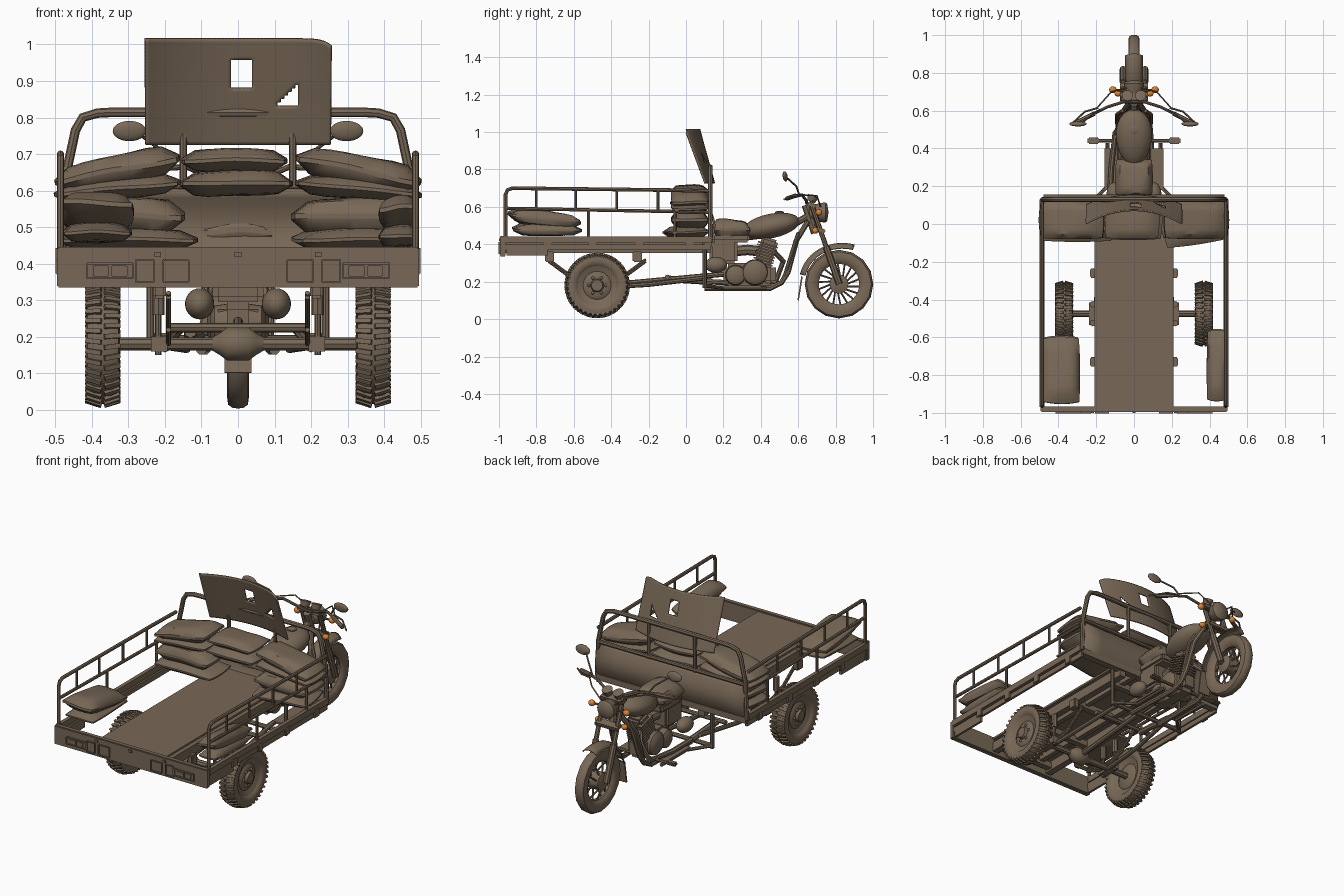
import bpy, bmesh, math, random
from math import sin, cos, pi
from mathutils import Matrix, Vector, Euler

random.seed(4)
old = bpy.data.objects.get("Cube")
if old:
    bpy.data.objects.remove(old)


def material(name, rgb):
    m = bpy.data.materials.new(name)
    m.use_nodes = True
    m.diffuse_color = (*rgb, 1)
    m.node_tree.nodes["Principled BSDF"].inputs["Base Color"].default_value = (*rgb, 1)
    return m


BROWN = material("dusty brown", (0.19, 0.14, 0.095))
ORANGE = material("indicator orange", (0.72, 0.22, 0.03))
made = []


def add(name, data, loc=(0, 0, 0), rot=(0, 0, 0), mat=BROWN):
    if isinstance(data, bmesh.types.BMesh):
        bmesh.ops.recalc_face_normals(data, faces=data.faces)
        mesh = bpy.data.meshes.new(name)
        data.to_mesh(mesh)
        data.free()
    else:
        mesh = data
    mesh.materials.clear()
    mesh.materials.append(mat)
    ob = bpy.data.objects.new(name, mesh)
    ob.location, ob.rotation_euler = loc, rot
    bpy.context.collection.objects.link(ob)
    made.append(ob)
    return ob


def box(name, loc, size, rot=(0, 0, 0), bevel=0.0):
    bm = bmesh.new()
    bmesh.ops.create_cube(bm, size=1, matrix=Matrix.Diagonal((*size, 1)))
    if bevel:
        bmesh.ops.bevel(bm, geom=bm.edges[:], offset=bevel, segments=2, affect='EDGES')
    return add(name, bm, loc, rot)


def tube(name, pts, r=0.011):
    cu = bpy.data.curves.new(name, 'CURVE')
    cu.dimensions = '3D'
    cu.bevel_depth, cu.bevel_resolution, cu.use_fill_caps = r, 2, True
    sp = cu.splines.new('POLY')
    sp.points.add(len(pts) - 1)
    for p, co in zip(sp.points, pts):
        p.co = (*co, 1)
    tmp = bpy.data.objects.new(name, cu)
    mesh = bpy.data.meshes.new_from_object(tmp)
    bpy.data.objects.remove(tmp)
    bpy.data.curves.remove(cu)
    return add(name, mesh)


def lathe(name, profile, loc, rot=(0, 0, 0), n=32):
    """Spin (x, radius) points about the x axis."""
    bm = bmesh.new()
    vs = [bm.verts.new((x, 0, r)) for x, r in profile]
    es = [bm.edges.new(p) for p in zip(vs, vs[1:])]
    bmesh.ops.spin(bm, geom=vs + es, cent=(0, 0, 0), axis=(1, 0, 0), angle=2 * pi, steps=n)
    bmesh.ops.remove_doubles(bm, verts=bm.verts, dist=0.0001)
    return add(name, bm, loc, rot)


def ball(name, loc, size, rot=(0, 0, 0), mat=BROWN):
    bm = bmesh.new()
    bmesh.ops.create_uvsphere(bm, u_segments=24, v_segments=14, radius=0.5,
                              matrix=Matrix.Diagonal((*size, 1)))
    return add(name, bm, loc, rot, mat)


def sack(name, loc, size, rot=(0, 0, 0)):
    bm = bmesh.new()
    bmesh.ops.create_cube(bm, size=2)
    bmesh.ops.subdivide_edges(bm, edges=bm.edges[:], cuts=7, use_grid_fill=True)
    ph = random.random() * 6
    for v in bm.verts:
        x, y, z = v.co
        puff = 0.15 + 0.85 * math.sqrt(max(0, (1 - x ** 4) * (1 - y ** 4)))
        z = z * puff + 0.12 * sin(3 * x + ph) * cos(2 * y + ph)
        v.co = (x * (1 - 0.06 * y * y) * size[0] / 2, y * (1 - 0.06 * x * x) * size[1] / 2, z * size[2] / 2)
    return add(name, bm, loc, rot)


def lugs(name, loc, radius, width, count, size, skew):
    bm = bmesh.new()
    for i in range(count):
        for s in (-1, 1):
            m = (Matrix.Rotation(2 * pi * (i + s / 4) / count, 4, 'X')
                 @ Matrix.Translation((s * width, 0, radius))
                 @ Euler((0, s * 0.3, s * skew)).to_matrix().to_4x4() @ Matrix.Diagonal((*size, 1)))
            bmesh.ops.create_cube(bm, size=1, matrix=m)
    add(name, bm, loc)


# Rear wheels, axle and suspension
TYRE = [(-.6, .6), (-.9, .68), (-1, .8), (-.9, .92), (-.5, .97), (0, .98),
        (.5, .97), (.9, .92), (1, .8), (.9, .68), (.6, .6)]
for s, side in ((1, "left"), (-1, "right")):
    hub = (s * 0.37, -0.475, 0.18)
    lathe(side + "_rear_tyre", [(x * 0.047, r * 0.168) for x, r in TYRE], hub, n=40)
    lugs(side + "_rear_tread", hub, 0.158, 0.024, 36, (0.044, 0.013, 0.022), 0.12)
    lathe(side + "_rear_rim", [(-.03, 0), (-.03, .06), (-.02, .075), (-.032, .105), (.032, .105),
                               (.02, .075), (.03, .06), (.03, .035), (.046, .03), (.046, 0)],
          hub, (0, 0, 0 if s > 0 else pi))
    for i in range(6):
        a = i * pi / 3
        ball(side + "_wheel_nut", (s * 0.402, hub[1] + 0.046 * cos(a), hub[2] + 0.046 * sin(a)), (.016, .016, .016))
    spring = [(s * 0.19, -0.475 + 0.26 * t, 0.20 + 0.12 * t * t) for t in (-1, -.6, -.2, .2, .6, 1)]
    for k in range(3):
        tube(side + "_leaf_spring", [Vector(p) - Vector((0, 0, k * 0.012)) for p in spring[k // 2:6 - k // 2]], 0.007)
    for dy in (-0.05, 0.05):
        tube(side + "_shock_rod", [(s * 0.218, -0.475 + dy, 0.15), (s * 0.218, -0.475 + dy, 0.34)], 0.009)
        tube(side + "_shock_body", [(s * 0.218, -0.475 + dy, 0.26), (s * 0.218, -0.475 + dy, 0.34)], 0.017)
    box(side + "_axle_clamp", (s * 0.215, -0.475, 0.18), (0.045, 0.12, 0.04))
    tube(side + "_radius_arm", [(s * 0.2, -0.45, 0.17), (s * 0.19, -0.2, 0.185), (s * 0.16, 0.1, 0.22)], 0.013)
tube("rear_axle", [(-0.36, -0.475, 0.18), (0.36, -0.475, 0.18)], 0.018)
lathe("differential", [(-.07, .018), (-.05, .03), (-.03, .045), (.03, .045), (.05, .03), (.07, .018)], (0, -0.475, 0.18))
tube("drive_shaft", [(0, -0.45, 0.18), (0, 0.2, 0.24)], 0.014)
tube("swing_crossbar", [(-0.19, -0.1, 0.225), (0.19, -0.1, 0.225)], 0.013)

# Load bed, chassis rails and tailgate
box("bed_floor", (0, -0.42, 0.432), (0.42, 1.1, 0.012))
for s, side in ((1, "left"), (-1, "right")):
    box(side + "_chassis_rail", (s * 0.19, -0.42, 0.38), (0.04, 1.1, 0.055))
    box(side + "_inner_rail", (s * 0.1, -0.42, 0.40), (0.03, 1.08, 0.04))
    box(side + "_side_beam", (s * 0.488, -0.42, 0.425), (0.022, 1.1, 0.035))
    box(side + "_lower_beam", (s * 0.482, -0.42, 0.385), (0.014, 1.1, 0.03))
    box(side + "_rear_skirt", (s * 0.482, -0.85, 0.36), (0.014, 0.22, 0.04))
    for y in (-0.74, -0.5, -0.25, 0.02):
        box(side + "_beam_hook", (s * 0.494, y, 0.395), (0.012, 0.045, 0.05), bevel=0.003)
    for y in (-0.73, -0.26):
        box(side + "_spring_hanger", (s * 0.215, y, 0.335), (0.035, 0.05, 0.06), bevel=0.006)
    # side railing
    X = s * 0.486
    tube(side + "_top_railing", [(X, -0.965, 0.43), (X, -0.965, 0.665), (X, -0.955, 0.69), (X, -0.93, 0.70),
                                 (X, -0.1, 0.69), (X, 0.12, 0.685)], 0.010)
    tube(side + "_mid_railing", [(X, -0.965, 0.592), (X, 0.12, 0.572)], 0.009)
    for y in (-0.8, -0.59, -0.37, -0.15):
        tube(side + "_railing_bar", [(X, y, 0.585), (X, y, 0.695)], 0.007)
    for y in (-0.52, -0.06):
        tube(side + "_railing_post", [(X, y, 0.42), (X, y, 0.585)], 0.008)
    # tailgate lamps, recess frames and panels
    for cx, w, h in ((0.35, 0.126, 0.04), (0.17, 0.07, 0.06), (0.255, 0.05, 0.06)):
        for d in (-0.5, 0.5):
            box(side + "_recess_frame", (s * cx, -0.998, 0.38 + d * h), (w, 0.008, 0.005))
            box(side + "_recess_frame", (s * cx + d * w, -0.998, 0.38), (0.005, 0.008, h))
    for dx in (-0.025, 0.025):
        box(side + "_tail_lamp_lens", (s * 0.35 + dx, -0.998, 0.38), (0.045, 0.009, 0.03), bevel=0.003)
box("tailgate", (0, -0.98, 0.39), (0.99, 0.03, 0.11), bevel=0.004)
for x in (-0.22, 0, 0.22):
    box("tailgate_latch", (x, -0.997, 0.425), (0.018, 0.008, 0.014))
for y in (-0.93, -0.62, -0.3, 0.0):
    box("chassis_crossbar", (0, y, 0.38), (0.38, 0.035, 0.035))

# Bulging front wall of the bed
bm = bmesh.new()
bmesh.ops.create_grid(bm, x_segments=8, y_segments=10, size=0.5)
for v in bm.verts:
    t = v.co.y + 0.5
    v.co = (v.co.x * 0.96, 0.11 + 0.035 * sin(pi * t), 0.40 + 0.20 * t)
wall = add("front_wall", bm)
wall.modifiers.new("thickness", 'SOLIDIFY').thickness = 0.012
box("front_wall_sill", (0, 0.12, 0.405), (0.97, 0.04, 0.035))

# Hoop, backrest posts and curved backrest sheet
arc = [(0.484, 0.41), (0.476, 0.62), (0.445, 0.765), (0.425, 0.80), (0.385, 0.812), (0.35, 0.814)]
tube("front_hoop", [(x, 0.13, z) for x, z in arc] + [(-x, 0.13, z) for x, z in reversed(arc)], 0.013)
tube("hoop_lower_bar", [(-0.476, 0.13, 0.61), (0.476, 0.13, 0.61)], 0.011)
for x in (-0.15, 0.15):
    tube("backrest_post", [(x, 0.13, 0.60), (x, 0.13, 0.82)], 0.010)
bm = bmesh.new()
bmesh.ops.create_grid(bm, x_segments=52, y_segments=30, size=0.5)
gone = []
for f in bm.faces:
    c = f.calc_center_median()
    x, z = c.x * 0.504, 0.87 + c.y * 0.29
    if (-0.02 < x < 0.038 and 0.88 < z < 0.96) or (0.11 < x < 0.165 and 0.835 < z < 0.73 + x):
        gone.append(f)
bmesh.ops.delete(bm, geom=gone, context='FACES')
for v in bm.verts:
    x, t = v.co.x * 2, v.co.y + 0.5
    v.co = (x * 0.252, 0.148 - 0.08 * t - (0.05 + 0.02 * t) * x * x,
            0.725 + 0.29 * t - 0.02 * t * max(0, x) ** 12)
sheet = add("backrest_sheet", bm)
sheet.modifiers.new("thickness", 'SOLIDIFY').thickness = 0.008

# Sacks of cargo
sack("centre_upper_sack", (-0.01, 0.02, 0.682), (0.29, 0.2, 0.065))
sack("centre_lower_sack", (-0.005, 0.02, 0.62), (0.31, 0.21, 0.07))
for s, side in ((1, "left"), (-1, "right")):
    sack(side + "_upper_sack", (s * 0.33, 0.02, 0.655), (0.35, 0.2, 0.085), (0, s * 0.2, 0))
    sack(side + "_middle_sack", (s * 0.33, 0.02, 0.605), (0.35, 0.2, 0.06), (0, s * 0.1, 0))
    sack(side + "_lower_sack", (s * 0.32, 0.02, 0.53), (0.35, 0.2, 0.10))
sack("right_bottom_sack", (-0.3, 0.01, 0.465), (0.38, 0.21, 0.06))
sack("left_bottom_sack", (0.32, 0.0, 0.465), (0.34, 0.22, 0.06), (0, 0, 0.15))
sack("right_rear_upper_sack", (-0.385, -0.775, 0.54), (0.2, 0.36, 0.085), (-0.15, 0.05, 0))
sack("right_rear_lower_sack", (-0.385, -0.76, 0.485), (0.19, 0.34, 0.055))
sack("left_rear_upper_sack", (0.44, -0.75, 0.535), (0.11, 0.38, 0.08), (-0.1, -0.1, 0))
sack("left_rear_lower_sack", (0.44, -0.74, 0.475), (0.11, 0.37, 0.06))

# Front wheel, spokes and fender
FW = (0, 0.818, 0.187)
lathe("front_tyre", [(x * 0.03, (0.64 + (r - 0.6) * 0.94) * 0.184) for x, r in TYRE], FW, n=16)
lathe("front_rim", [(-.022, .122), (-.012, .108), (.012, .108), (.022, .122), (-.022, .122)], FW)
lathe("front_hub", [(-.045, 0), (-.045, .02), (-.035, .05), (.035, .05), (.045, .02), (.045, 0)], FW)
for i in range(18):
    a, b, s = 2 * pi * i / 18, 2 * pi * (i + 0.7) / 18, (-1) ** i
    tube("front_spoke", [(s * 0.025, FW[1] + 0.04 * cos(a), FW[2] + 0.04 * sin(a)),
                         (0, FW[1] + 0.112 * cos(b), FW[2] + 0.112 * sin(b))], 0.005)
bm = bmesh.new()
bmesh.ops.create_grid(bm, x_segments=6, y_segments=16, size=0.5)
for v in bm.verts:
    x, a = v.co.x, math.radians(117 + 98 * v.co.y)
    r = 0.21 - 0.1 * x * x + 0.012 * max(0, -2 * v.co.y) ** 2
    v.co = (x * 0.085, FW[1] + r * cos(a), FW[2] + r * sin(a))
fender = add("front_fender", bm)
fender.modifiers.new("thickness", 'SOLIDIFY').thickness = 0.006
box("front_mud_flap", (0, 0.61, 0.165), (0.075, 0.008, 0.13), (-0.16, 0, 0))

# Fork, steering and lights
for s, side in ((1, "left"), (-1, "right")):
    tube(side + "_fork_tube", [(s * 0.058, 0.665, 0.63), (s * 0.058, 0.755, 0.37)], 0.013)
    tube(side + "_fork_leg", [(s * 0.058, 0.75, 0.385), (s * 0.058, 0.82, 0.187)], 0.018)
    tube(side + "_handlebar", [(0, 0.645, 0.62), (s * 0.06, 0.645, 0.63), (s * 0.14, 0.62, 0.665), (s * 0.22, 0.58, 0.66)], 0.008)
    tube(side + "_grip", [(s * 0.21, 0.585, 0.66), (s * 0.3, 0.54, 0.645)], 0.012)
    tube(side + "_brake_lever", [(s * 0.19, 0.615, 0.66), (s * 0.26, 0.595, 0.655), (s * 0.335, 0.525, 0.64)], 0.005)
    tube(side + "_mirror_stalk", [(s * 0.18, 0.605, 0.665), (s * 0.21, 0.59, 0.71), (s * 0.27, 0.54, 0.755)], 0.005)
    ball(side + "_mirror", (s * 0.297, 0.53, 0.763), (0.092, 0.026, 0.056), (0.15, 0, 0))
    for y, z, x, d in ((0.711, 0.57, 0.112, 0.035), (0.691, 0.473, 0.085, 0.033)):
        tube(side + "_indicator_stalk", [(0, y - 0.01, z), (s * x, y, z)], 0.006)
        ball(side + "_indicator", (s * x, y, z), (d + 0.004, d, d), mat=ORANGE)
    tube(side + "_brake_cable", [(s * 0.2, 0.61, 0.665), (s * 0.12, 0.7, 0.66), (s * 0.04, 0.72, 0.6), (s * 0.04, 0.69, 0.5)], 0.004)
for y, z in ((0.672, 0.61), (0.72, 0.475)):
    box("fork_yoke", (0, y, z), (0.15, 0.05, 0.022), (-0.3, 0, 0), 0.005)
tube("steering_head", [(0, 0.64, 0.61), (0, 0.69, 0.46)], 0.022)
lathe("headlight", [(-.06, 0), (-.05, .03), (0, .05), (.035, .054), (.045, .045), (.052, 0)], (0, 0.71, 0.57), (0, 0, pi / 2), 24)
for x in (-0.035, 0.035):
    lathe("gauge", [(-.018, 0), (-.018, .022), (.014, .03), (.018, 0)], (x, 0.675, 0.645), (0, -1.2, pi / 2), 20)

# Tank, seat and side covers
tank = ball("fuel_tank", (0, 0.455, 0.498), (0.2, 0.31, 0.13), (0.2, 0, 0))
for v in tank.data.vertices:
    v.co.x *= 0.95 + 0.8 * v.co.y
lathe("fuel_cap", [(-.01, .025), (.008, .025), (.012, .015), (.012, 0)], (0, 0.5, 0.565), (0, -pi / 2, 0), 20)
sack("seat", (0, 0.24, 0.482), (0.2, 0.21, 0.1), (-0.06, 0, 0))
box("seat_base", (0, 0.24, 0.435), (0.16, 0.2, 0.05), bevel=0.012)
box("under_seat_box", (0, 0.2, 0.36), (0.14, 0.15, 0.13), bevel=0.015)

# Cradle frame, engine and footrests
tube("frame_backbone", [(0, 0.65, 0.55), (0, 0.5, 0.46), (0, 0.1, 0.41)], 0.018)
for s, side in ((1, "left"), (-1, "right")):
    tube(side + "_cradle_tube", [(s * 0.02, 0.65, 0.52), (s * 0.06, 0.59, 0.42), (s * 0.08, 0.545, 0.25), (s * 0.085, 0.51, 0.195),
                                 (s * 0.09, 0.45, 0.165), (s * 0.1, 0.1, 0.165)], 0.015)
    tube(side + "_crash_bar", [(s * 0.06, 0.60, 0.46), (s * 0.09, 0.58, 0.40), (s * 0.09, 0.53, 0.24), (s * 0.08, 0.5, 0.18)], 0.010)
    tube(side + "_platform_post", [(s * 0.24, 0.1, 0.41), (s * 0.24, 0.1, 0.165)], 0.011)
    tube(side + "_platform_bar", [(s * 0.24, 0.1, 0.18), (s * 0.14, 0.2, 0.165), (s * 0.14, 0.43, 0.165)], 0.010)
    box(side + "_foot_plate", (s * 0.125, 0.29, 0.175), (0.06, 0.22, 0.012))
    box(side + "_footrest", (s * 0.215, 0.44, 0.2), (0.06, 0.035, 0.02), bevel=0.006)
    lathe(side + "_engine_cover", [(.03, .07), (.07, .065), (.085, .045), (.085, 0)], (0, 0.37, 0.25), (0, 0, 0 if s > 0 else pi))
    lathe(side + "_gearbox_cover", [(.03, .055), (.065, .05), (.075, .035), (.075, 0)], (0, 0.265, 0.235), (0, 0, 0 if s > 0 else pi))
    ball(side + "_air_canister", (s * 0.105, 0.16, 0.29), (0.08, 0.12, 0.085))
tube("platform_crossbar", [(-0.24, 0.1, 0.18), (0.24, 0.1, 0.18)], 0.013)
tube("footrest_bar", [(-0.24, 0.44, 0.195), (0.24, 0.44, 0.195)], 0.009)
box("crankcase", (0, 0.34, 0.24), (0.11, 0.28, 0.12), bevel=0.025)
for i in range(8):
    box("cylinder_fin", (0, 0.41 + i * 0.004, 0.30 + i * 0.014), (0.11, 0.11, 0.008), (-0.3, 0, 0))
box("cylinder_head", (0, 0.43, 0.36), (0.09, 0.09, 0.15), (-0.3, 0, 0), 0.012)
tube("carburettor_pipe", [(0, 0.42, 0.36), (0, 0.33, 0.37), (0, 0.22, 0.36)], 0.028)
tube("exhaust", [(-0.03, 0.47, 0.36), (-0.07, 0.52, 0.31), (-0.1, 0.48, 0.2), (-0.12, 0.3, 0.19), (-0.13, 0.12, 0.2)], 0.015)
tube("silencer", [(-0.13, 0.14, 0.2), (-0.13, -0.1, 0.215)], 0.018)

# Smooth rounded parts, keep edges crisp
bpy.ops.object.select_all(action='DESELECT')
for ob in made:
    ob.select_set(True)
bpy.context.view_layer.objects.active = made[0]
bpy.ops.object.shade_smooth_by_angle(angle=math.radians(40))
